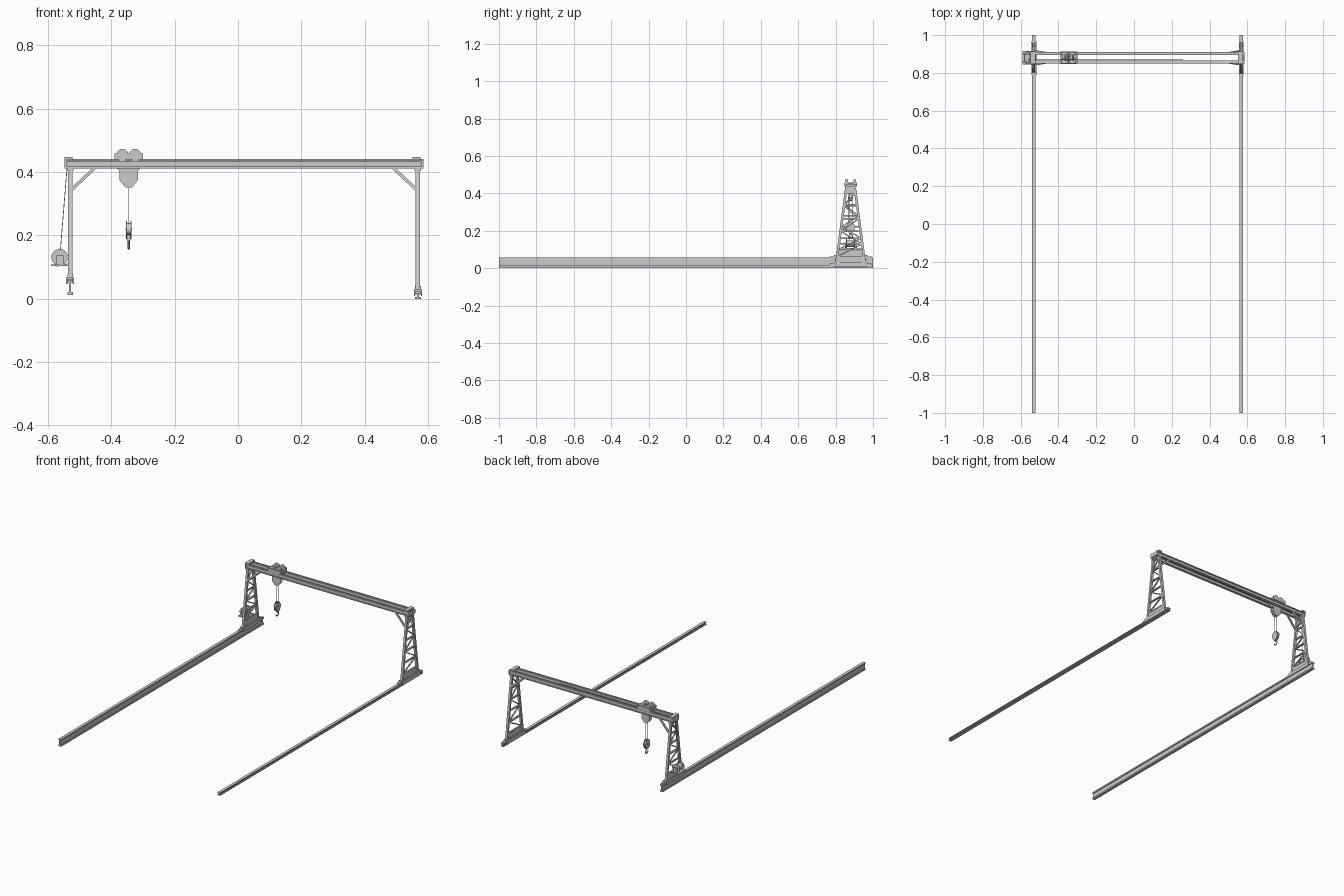
import bpy, bmesh, math
from mathutils import Vector, Matrix

if "Cube" in bpy.data.objects:
    bpy.data.objects.remove(bpy.data.objects["Cube"])

CY = 0.88            # centre line of the gantry
XL, XR = -0.53, 0.568  # rail lines
TX = -0.345          # trolley position


def finish(name, bm):
    bmesh.ops.recalc_face_normals(bm, faces=bm.faces)
    me = bpy.data.meshes.new(name)
    bm.to_mesh(me)
    bm.free()
    ob = bpy.data.objects.new(name, me)
    bpy.context.collection.objects.link(ob)
    return ob


def add_box(bm, x0, x1, y0, y1, z0, z1):
    m = Matrix.Translation(((x0+x1)/2, (y0+y1)/2, (z0+z1)/2)) @ Matrix.Diagonal((x1-x0, y1-y0, z1-z0, 1))
    bmesh.ops.create_cube(bm, size=1, matrix=m)


def box(name, *b):
    bm = bmesh.new()
    add_box(bm, *b)
    return finish(name, bm)


def add_bar(bm, a, b, w, h, up=(1, 0, 0)):
    """Rectangular bar from a to b; w is the size along 'up'."""
    a, b = Vector(a), Vector(b)
    d = b - a
    z = d.normalized()
    y = z.cross(Vector(up)).normalized()
    x = y.cross(z)
    rot = Matrix((x, y, z)).transposed().to_4x4()
    bmesh.ops.create_cube(bm, size=1, matrix=Matrix.Translation((a+b)/2) @ rot @ Matrix.Diagonal((w, h, d.length, 1)))


def add_cyl(bm, a, b, r, n=24):
    a, b = Vector(a), Vector(b)
    d = b - a
    m = Matrix.Translation((a+b)/2) @ d.to_track_quat('Z', 'Y').to_matrix().to_4x4()
    bmesh.ops.create_cone(bm, cap_ends=True, segments=n, radius1=r, radius2=r, depth=d.length, matrix=m)


def add_prism(bm, pts, axis, c0, c1):
    """Extrude a profile: axis 'y' uses (x,z) points, axis 'x' uses (y,z) points."""
    def at(p, c):
        return (p[0], c, p[1]) if axis == 'y' else (c, p[0], p[1])
    lo = [bm.verts.new(at(p, c0)) for p in pts]
    hi = [bm.verts.new(at(p, c1)) for p in pts]
    bm.faces.new(lo)
    bm.faces.new(hi[::-1])
    for i in range(len(pts)):
        j = (i+1) % len(pts)
        bm.faces.new((lo[i], lo[j], hi[j], hi[i]))


def i_profile(c, z0, z1, w, web, t):
    half = [(w, z0), (w, z0+t), (web, z0+t), (web, z1-t), (w, z1-t), (w, z1)]
    return [(c+a, z) for a, z in half] + [(c-a, z) for a, z in half[::-1]]


# runway rails: a deep raised one on the left, a shallow one on the right
for name, x, z0, z1, t in (("left_runway_rail", XL, 0.012, 0.058, 0.009), ("right_runway_rail", XR, 0.0, 0.018, 0.005)):
    bm = bmesh.new()
    add_prism(bm, i_profile(x, z0, z1, 0.009, 0.0035, t), 'y', -1, 1)
    finish(name, bm)


def half_width(z):
    return 0.083 - (z-0.02) * 0.1325


# trestle legs
for side, x, zb in (("left", XL, 0.065), ("right", XR, 0.027)):
    s = 1 if side == "left" else -1
    # end carriage riding on the rail, with its wheels
    bm = bmesh.new()
    add_box(bm, x-0.011, x+0.011, CY-0.09, CY+0.09, zb-0.007, zb+0.004)
    for e in (-1, 1):
        add_box(bm, x+e*0.011-0.002, x+e*0.011+0.002, CY-0.09, CY+0.09, zb-0.019, zb+0.002)
        add_box(bm, x-0.009, x+0.009, CY+e*0.1-0.012, CY+e*0.1+0.012, zb-0.01, zb-0.003)
    finish(side+"_end_carriage", bm)
    bm = bmesh.new()
    for e in (-1, 1):
        yw = CY+e*0.068
        add_cyl(bm, (x-0.009, yw, zb+0.002), (x+0.009, yw, zb+0.002), 0.011, 20)
    finish(side+"_carriage_wheels", bm)
    # sloping posts
    bm = bmesh.new()
    for e in (-1, 1):
        add_bar(bm, (x, CY+e*(half_width(zb)-0.006), zb), (x, CY+e*(half_width(0.415)-0.006), 0.415), 0.014, 0.013)
    finish(side+"_leg_posts", bm)
    # lattice
    bm = bmesh.new()
    zs = [zb+0.035+i*(0.40-zb-0.035)/5 for i in range(6)]
    for i, z in enumerate(zs):
        h = half_width(z)-0.006
        add_bar(bm, (x, CY-h, z), (x, CY+h, z), 0.010, 0.008)
        if i < 5:
            e = 1 if i % 2 else -1
            g = half_width(zs[i+1])-0.006
            add_bar(bm, (x, CY+e*h, z), (x, CY-e*g, zs[i+1]), 0.007, 0.006)
    finish(side+"_leg_lattice", bm)
    # lower stiffening plate between the posts
    hb, ht = half_width(zb)-0.004, half_width(zb+0.03)-0.004
    bm = bmesh.new()
    add_prism(bm, [(CY-hb, zb), (CY+hb, zb), (CY+ht, zb+0.03), (CY-ht, zb+0.03)], 'x', x-0.004, x+0.004)
    finish(side+"_foot_plate", bm)
    # knee braces flaring in to the girders
    bm = bmesh.new()
    for e in (-1, 1):
        add_bar(bm, (x+s*0.003, CY+e*0.036, 0.343), (x+s*0.078, CY+e*0.024, 0.413), 0.009, 0.010, (0, 1, 0))
    finish(side+"_knee_braces", bm)
    # head caps and cross beams
    bm = bmesh.new()
    add_box(bm, x-0.017, x+0.008, CY-0.032, CY+0.032, 0.438, 0.447)
    add_box(bm, x-0.010, x+0.010, CY-0.034, CY+0.034, 0.404, 0.413)
    finish(side+"_head_cap", bm)

# twin bridge girders with a small trolley rail on top
for name, e in (("front_girder", -1), ("rear_girder", 1)):
    y = CY + e*0.022
    bm = bmesh.new()
    add_prism(bm, i_profile(y, 0.412, 0.436, 0.0085, 0.003, 0.005), 'x', -0.548, 0.586)
    add_box(bm, -0.548, 0.586, y-0.003, y+0.003, 0.435, 0.441)
    finish(name, bm)
bm = bmesh.new()
for x in (-0.545, 0.583):
    add_box(bm, x-0.003, x+0.003, CY-0.03, CY+0.03, 0.412, 0.438)
finish("girder_end_plates", bm)

# trolley: frame, upper wheels and tapered hanger plates
bm = bmesh.new()
for e in (-1, 1):
    y = CY+e*0.030
    add_box(bm, TX-0.045, TX+0.045, y-0.003, y+0.003, 0.438, 0.458)
for dx in (-0.042, 0, 0.042):
    add_box(bm, TX+dx-0.003, TX+dx+0.003, CY-0.03, CY+0.03, 0.441, 0.455)
finish("trolley_frame", bm)
bm = bmesh.new()
for dx in (-0.02, 0.02):
    for e in (-1, 1):
        add_cyl(bm, (TX+dx, CY+e*0.022-0.007, 0.454), (TX+dx, CY+e*0.022+0.007, 0.454), 0.019)
    add_cyl(bm, (TX+dx, CY-0.032, 0.454), (TX+dx, CY+0.032, 0.454), 0.004, 12)
finish("trolley_wheels", bm)
half = [(0.010, 0.351), (0.029, 0.374), (0.029, 0.404), (0.045, 0.418), (0.045, 0.442)]
hanger = [(TX+a, z) for a, z in half] + [(TX-a, z) for a, z in half[::-1]]
bm = bmesh.new()
for e in (-1, 1):
    add_prism(bm, hanger, 'y', CY+e*0.010-0.0015, CY+e*0.010+0.0015)
finish("trolley_hanger_plates", bm)
bm = bmesh.new()
for dx, z, r in ((-0.02, 0.418, 0.016), (0.02, 0.418, 0.016), (0, 0.377, 0.018)):
    add_cyl(bm, (TX+dx, CY-0.007, z), (TX+dx, CY+0.007, z), r)
    add_cyl(bm, (TX+dx, CY-0.013, z), (TX+dx, CY+0.013, z), 0.004, 12)
finish("trolley_sheaves", bm)

# hook block with side cheeks
half = [(0.007, 0.188), (0.021, 0.203), (0.023, 0.225), (0.011, 0.245)]
cheek = [(CY+a, z) for a, z in half] + [(CY-a, z) for a, z in half[::-1]]
bm = bmesh.new()
for e in (-1, 1):
    add_prism(bm, cheek, 'x', TX+e*0.007-0.0015, TX+e*0.007+0.0015)
add_cyl(bm, (TX-0.005, CY, 0.220), (TX+0.005, CY, 0.220), 0.019)
add_cyl(bm, (TX-0.010, CY, 0.220), (TX+0.010, CY, 0.220), 0.004, 12)
add_box(bm, TX-0.006, TX+0.006, CY-0.006, CY+0.006, 0.184, 0.200)
finish("hook_block", bm)


def wire(name, pts, r):
    cu = bpy.data.curves.new(name, 'CURVE')
    cu.dimensions = '3D'
    cu.bevel_depth = r
    cu.bevel_resolution = 1
    cu.use_fill_caps = True
    sp = cu.splines.new('POLY')
    sp.points.add(len(pts)-1)
    for p, c in zip(sp.points, pts):
        p.co = (*c, 1)
    ob = bpy.data.objects.new(name, cu)
    bpy.context.collection.objects.link(ob)


# hook and ropes
arc = [(TX, CY+0.011*math.sin(math.radians(a)), 0.169+0.011*math.cos(math.radians(a))) for a in range(0, 271, 30)]
wire("hook", [(TX, CY, 0.19)] + arc, 0.0035)
for i, dy in enumerate((-0.009, 0.009)):
    wire("hoist_rope_%d" % (i+1), [(TX, CY+dy, 0.228), (TX, CY+dy, 0.377)], 0.0013)
wire("winch_rope", [(-0.561, CY-0.007, 0.15), (-0.540, CY-0.007, 0.41), (-0.53, CY-0.007, 0.427), (0.26, CY-0.007, 0.427)], 0.0013)

# winch on its platform
WX, WZ = -0.563, 0.131
bm = bmesh.new()
add_cyl(bm, (WX, CY-0.02, WZ), (WX, CY+0.02, WZ), 0.017)
add_cyl(bm, (WX, CY-0.033, WZ), (WX, CY+0.033, WZ), 0.005, 12)
for e in (-1, 1):
    y = CY+e*0.021
    add_cyl(bm, (WX, y-0.003, WZ), (WX, y+0.003, WZ), 0.026, 32)
    add_box(bm, WX-0.012, WX+0.012, CY+e*0.028-0.003, CY+e*0.028+0.003, 0.106, WZ+0.006)
finish("winch_drum", bm)
bm = bmesh.new()
add_box(bm, -0.59, -0.53, CY-0.036, CY+0.036, 0.103, 0.108)
for e in (-1, 1):
    add_bar(bm, (-0.575, CY+e*0.03, 0.105), (-0.535, CY+e*0.03, 0.108), 0.006, 0.006, (0, 1, 0))
finish("winch_platform", bm)

# smooth the round parts while keeping edges sharp
bpy.ops.object.select_all(action='DESELECT')
for ob in bpy.data.objects:
    if ob.type == 'MESH' and any(k in ob.name for k in ("wheel", "sheave", "drum", "hook")):
        ob.select_set(True)
        bpy.context.view_layer.objects.active = ob
bpy.ops.object.shade_smooth_by_angle()
